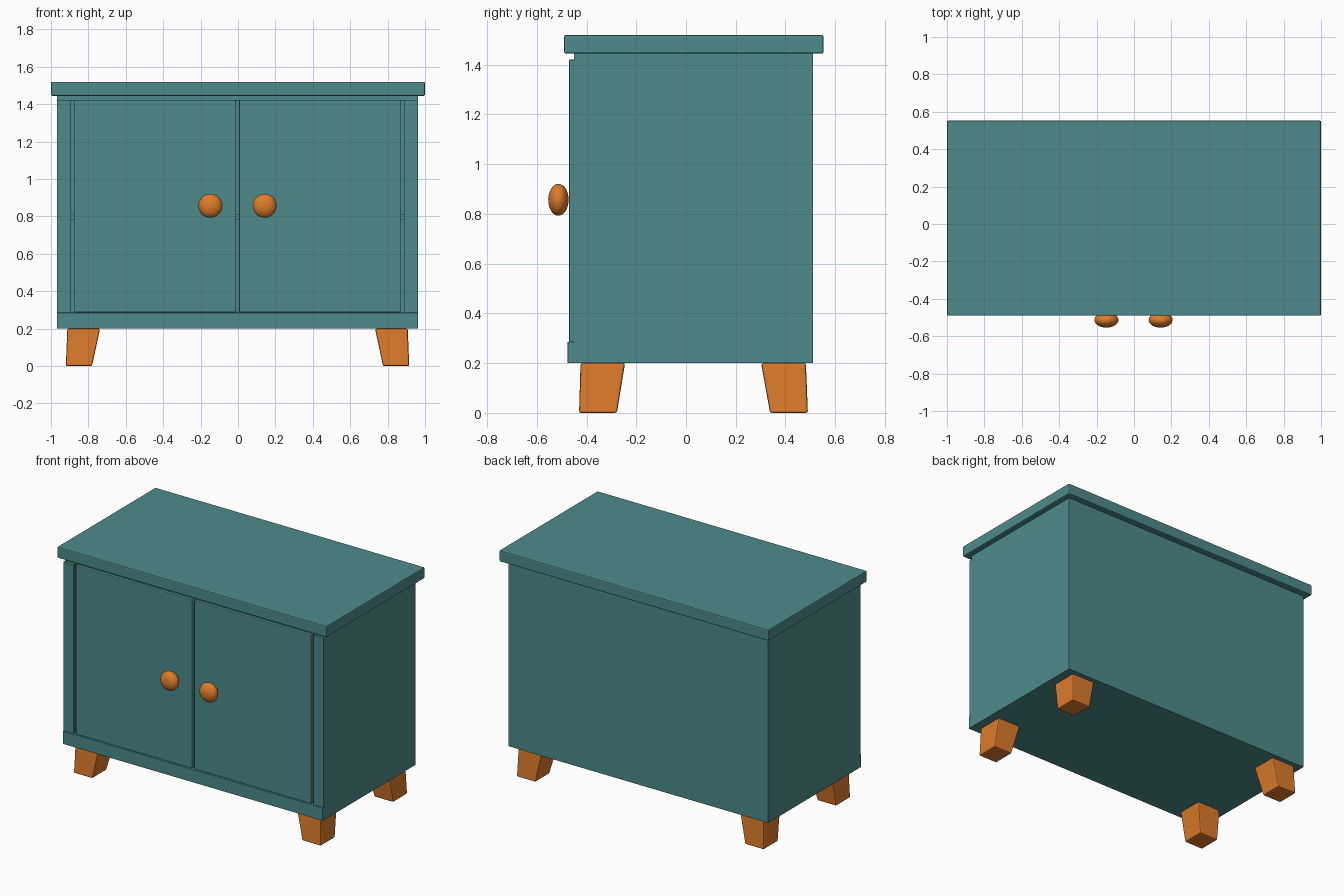
import bpy
from mathutils import Vector

if "Cube" in bpy.data.objects:
    bpy.data.objects.remove(bpy.data.objects["Cube"])

CX = -0.0025  # carcass sits a hair left of the top slab


def material(name, rgb):
    m = bpy.data.materials.new(name)
    m.diffuse_color = (*rgb, 1)
    m.use_nodes = True
    m.node_tree.nodes["Principled BSDF"].inputs["Base Color"].default_value = m.diffuse_color
    return m


TEAL = material("teal_paint", (0.075, 0.256, 0.256))
ORANGE = material("orange_wood", (0.73, 0.2, 0.023))


def hexa(name, bottom, top, z0, z1, mat, bevel=0.0):
    """Six-sided block; bottom and top are (x0, x1, y0, y1) rectangles."""
    verts = []
    for (x0, x1, y0, y1), z in ((bottom, z0), (top, z1)):
        verts += [(x0, y0, z), (x1, y0, z), (x1, y1, z), (x0, y1, z)]
    centre = sum((Vector(v) for v in verts), Vector()) / 8
    verts = [Vector(v) - centre for v in verts]
    faces = [(3, 2, 1, 0), (4, 5, 6, 7)]
    faces += [(i, (i + 1) % 4, (i + 1) % 4 + 4, i + 4) for i in range(4)]
    mesh = bpy.data.meshes.new(name)
    mesh.from_pydata(verts, [], faces)
    mesh.materials.append(mat)
    obj = bpy.data.objects.new(name, mesh)
    obj.location = centre
    bpy.context.collection.objects.link(obj)
    if bevel:
        mod = obj.modifiers.new("bevel", "BEVEL")
        mod.width, mod.segments = bevel, 2
    return obj


def box(name, x, y, z, bevel=0.0):
    rect = (min(x), max(x), *y)
    return hexa(name, rect, rect, z[0], z[1], TEAL, bevel)


# Top slab
box("top_slab", (-1, 1), (-0.49, 0.553), (1.445, 1.52), 0.007)

# Hollow carcass between the side panels
inner = (CX - 0.89, CX + 0.89)
box("carcass_top", inner, (-0.45, 0.51), (1.42, 1.445))
box("carcass_floor", inner, (-0.45, 0.51), (0.2, 0.285))
box("back_panel", inner, (0.475, 0.51), (0.285, 1.42))
box("shelf", inner, (-0.43, 0.475), (0.78, 0.81))
box("base_rail", (CX - 0.965, CX + 0.965), (-0.476, -0.45), (0.2, 0.285), 0.002)

for s, side in ((-1, "left"), (1, "right")):
    # Side panel, front stile and door
    edge = (CX + s * 0.89, CX + s * 0.965)
    box(side + "_side_panel", edge, (-0.45, 0.51), (0.2, 1.445))
    box(side + "_front_stile", edge, (-0.47, -0.45), (0.285, 1.42), 0.002)
    box(side + "_door", (CX + s * 0.008, CX + s * 0.875), (-0.47, -0.44), (0.287, 1.42), 0.005)

    # Flattened round knob
    bpy.ops.mesh.primitive_uv_sphere_add(
        segments=32, ring_count=16, radius=1, location=(CX + s * 0.145, -0.513, 0.857))
    knob = bpy.context.object
    knob.name = side + "_knob"
    knob.scale = (0.064, 0.041, 0.064)
    knob.data.materials.append(ORANGE)
    bpy.ops.object.shade_smooth()

    # Tapered legs
    xb = sorted((CX + s * 0.778, CX + s * 0.918))
    xt = sorted((CX + s * 0.735, CX + s * 0.91))
    for end, yb, yt in (("front", (-0.43, -0.278), (-0.424, -0.245)),
                        ("back", (0.338, 0.49), (0.302, 0.482))):
        hexa(f"{end}_{side}_leg", (*xb, *yb), (*xt, *yt), 0, 0.2, ORANGE, 0.008)
